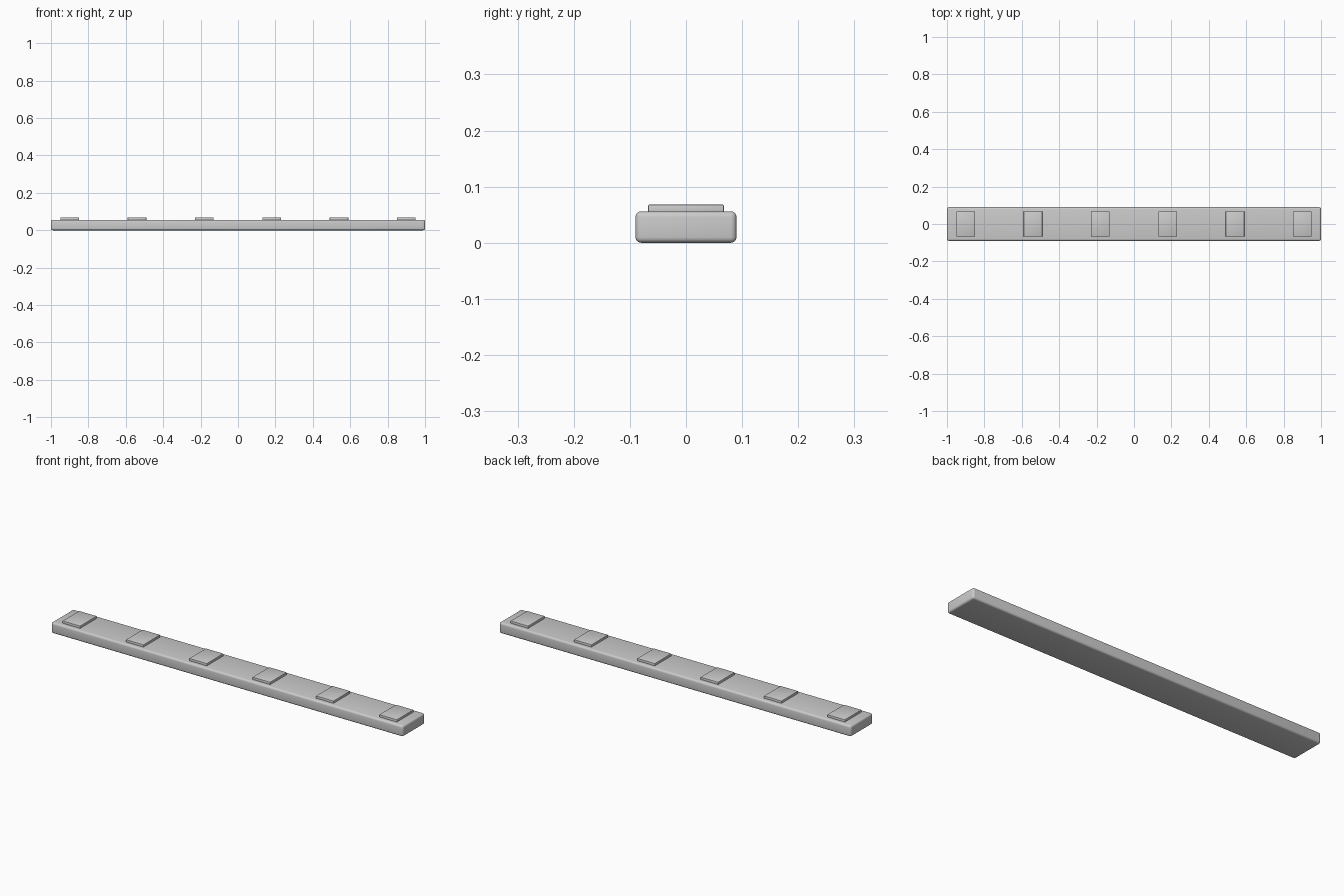
import bpy

cube = bpy.data.objects.get("Cube")
if cube:
    bpy.data.objects.remove(cube, do_unlink=True)

# Single plain grey material
grey = bpy.data.materials.new("light_grey")
grey.use_nodes = True
colour = (0.6, 0.6, 0.6, 1)
grey.diffuse_color = colour
grey.node_tree.nodes["Principled BSDF"].inputs["Base Color"].default_value = colour


def rounded_box(name, centre, size, radius, segments):
    bpy.ops.mesh.primitive_cube_add(size=1, location=centre)
    box = bpy.context.object
    box.name = name
    box.scale = size
    bpy.ops.object.transform_apply(location=False, rotation=False, scale=True)
    bevel = box.modifiers.new("rounded_edges", "BEVEL")
    bevel.width = radius
    bevel.segments = segments
    bpy.ops.object.modifier_apply(modifier=bevel.name)
    box.data.materials.append(grey)
    bpy.ops.object.shade_smooth_by_angle()
    return box


# Long bar
BAR_TOP = 0.056
rounded_box("bar", (0, 0, BAR_TOP / 2), (2, 0.18, BAR_TOP), 0.01, 4)

# Row of evenly spaced raised pads, slightly sunk into the bar
PAD_TOP, SINK = 0.068, 0.006
pad_height = PAD_TOP - BAR_TOP + SINK
for i in range(6):
    x = -0.9 + 0.36 * i
    rounded_box(f"pad_{i + 1}", (x, 0, PAD_TOP - pad_height / 2),
                (0.1, 0.135, pad_height), 0.002, 2)
